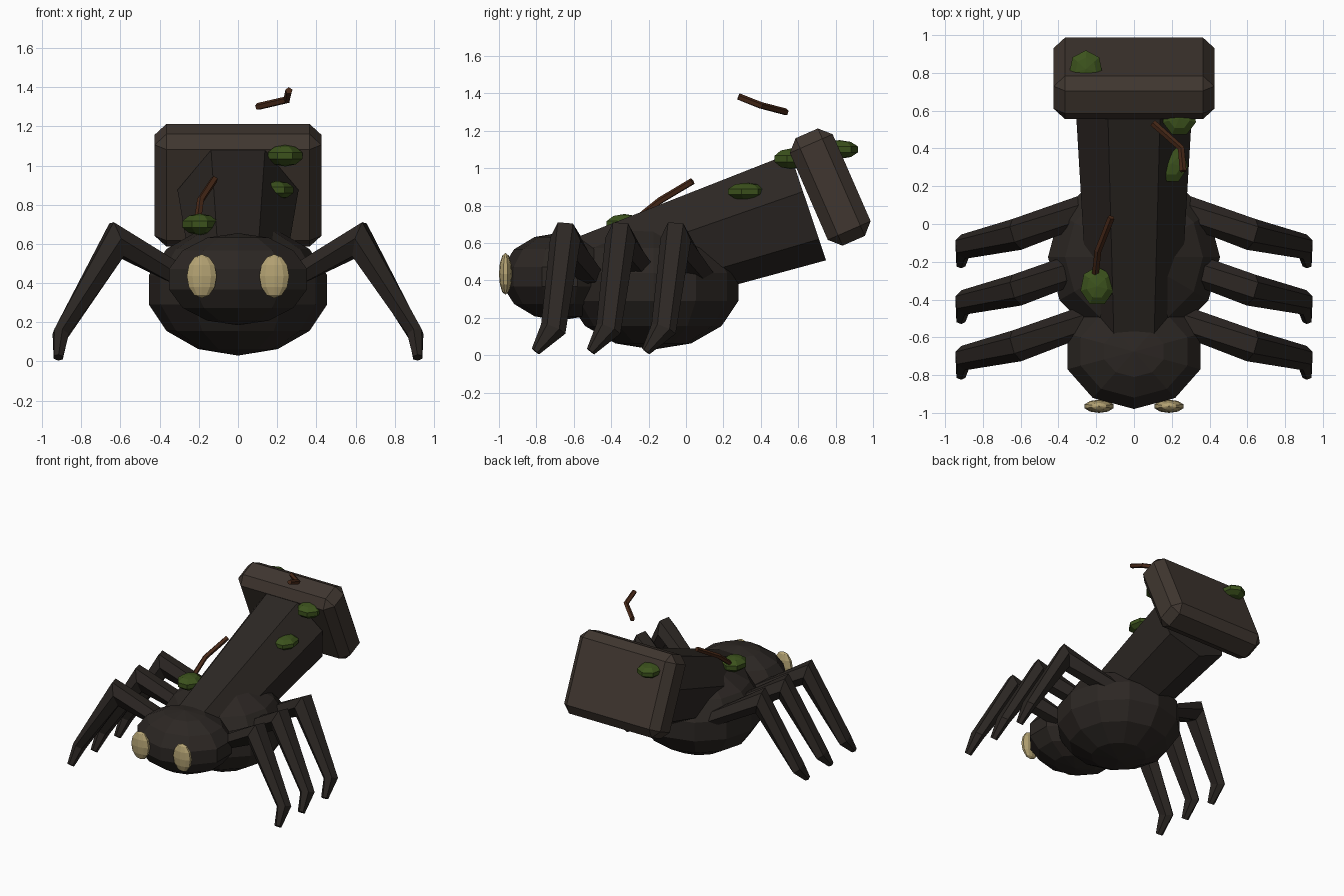
import bpy, bmesh, math
from mathutils import Vector, Matrix

if "Cube" in bpy.data.objects:
    bpy.data.objects.remove(bpy.data.objects["Cube"])


def material(name, rgb):
    m = bpy.data.materials.new(name)
    m.diffuse_color = (*rgb, 1)
    m.use_nodes = True
    m.node_tree.nodes["Principled BSDF"].inputs["Base Color"].default_value = m.diffuse_color
    return m


SHELL = material("dark_shell", (0.025, 0.020, 0.017))
BARK = material("stump_brown", (0.050, 0.037, 0.029))
MOSS = material("moss_green", (0.045, 0.085, 0.012))
EYE = material("pale_eye", (0.45, 0.36, 0.17))
TWIG = material("twig_brown", (0.065, 0.022, 0.009))


def finish(bm, name, mat):
    bmesh.ops.recalc_face_normals(bm, faces=bm.faces)
    me = bpy.data.meshes.new(name)
    bm.to_mesh(me)
    bm.free()
    me.materials.append(mat)
    ob = bpy.data.objects.new(name, me)
    bpy.context.collection.objects.link(ob)
    return ob


def ellipsoid(name, mat, loc, radii, segs, rings):
    bm = bmesh.new()
    bmesh.ops.create_uvsphere(bm, u_segments=segs, v_segments=rings, radius=1)
    bm.transform(Matrix.Translation(loc) @ Matrix.Diagonal((*radii, 1)))
    return finish(bm, name, mat)


def tube(name, mat, points, radii, sides, ref, start=0.0):
    """Faceted limb along points; radii are (along ref, across ref)."""
    pts = [Vector(p) for p in points]
    bm = bmesh.new()
    rings = []
    for i, p in enumerate(pts):
        t = Vector((0, 0, 0))
        if i:
            t += (p - pts[i - 1]).normalized()
        if i < len(pts) - 1:
            t += (pts[i + 1] - p).normalized()
        t.normalize()
        r = Vector(ref)
        a = (r - t * r.dot(t)).normalized()
        b = a.cross(t)
        ra, rb = radii[i]
        rings.append([bm.verts.new(p + a * ra * math.cos(start + k * math.tau / sides)
                                   + b * rb * math.sin(start + k * math.tau / sides))
                      for k in range(sides)])
    for r0, r1 in zip(rings, rings[1:]):
        for k in range(sides):
            j = (k + 1) % sides
            bm.faces.new((r0[k], r0[j], r1[j], r1[k]))
    bm.faces.new(rings[0])
    bm.faces.new(rings[-1])
    return finish(bm, name, mat)


# Rounded abdomen and head
ellipsoid("body", SHELL, (0, -0.175, 0.365), (0.467, 0.467, 0.335), 12, 7)
ellipsoid("head", SHELL, (0, -0.675, 0.42), (0.38, 0.312, 0.235), 10, 7)

# Seven-sided trunk widening towards the back
tube("trunk", SHELL, [(0, -0.537, 0.412), (0, 0.648, 0.808)],
     [(0.245, 0.245), (0.317, 0.317)], 7, (1, 0, 0), math.pi / 2 + math.pi / 7)

# Tilted bevelled slab at the end of the trunk
bm = bmesh.new()
bmesh.ops.create_cube(bm, size=1)
bm.transform(Matrix.Diagonal((0.85, 0.25, 0.627, 1)))
bmesh.ops.bevel(bm, geom=bm.edges[:], offset=0.06, segments=1, affect='EDGES', profile=0.5)
bm.transform(Matrix.Translation((0, 0.771, 0.899)) @ Matrix.Rotation(math.radians(23.6), 4, 'X'))
finish(bm, "end_slab", BARK)

# Eyes and three identical legs on each side
for s, side in ((1, "right"), (-1, "left")):
    ellipsoid(f"{side}_eye", EYE, (s * 0.185, -0.965, 0.435), (0.08, 0.035, 0.112), 10, 6)
    for n, row in enumerate(("rear", "middle", "front")):
        dy = -0.295 * n
        path = [(0.28, 0.07, 0.43), (0.62, -0.055, 0.62), (0.905, -0.12, 0.14), (0.917, -0.215, 0.02)]
        tube(f"{row}_{side}_leg", SHELL, [(s * x, y + dy, z) for x, y, z in path],
             [(0.08, 0.06), (0.085, 0.105), (0.07, 0.045), (0.025, 0.027)], 6, (0, 1, 0))

# Moss clumps
for i, (loc, rad) in enumerate((
        ((-0.195, -0.33, 0.70), (0.095, 0.11, 0.055)),
        ((0.24, 0.56, 1.05), (0.095, 0.10, 0.055)),
        ((0.20, 0.32, 0.875), (0.09, 0.11, 0.047)),
        ((-0.255, 0.82, 1.10), (0.095, 0.105, 0.05)))):
    ellipsoid(f"moss_clump_{i + 1}", MOSS, loc, rad, 7, 5)

# Bent twigs
for i, pts in enumerate((
        [(0.10, 0.535, 1.30), (0.25, 0.40, 1.335), (0.26, 0.28, 1.382)],
        [(-0.12, 0.035, 0.93), (-0.19, -0.14, 0.825), (-0.205, -0.27, 0.72)])):
    tube(f"twig_{i + 1}", TWIG, pts, [(0.019, 0.019)] * 3, 5, (0, 0, 1))
